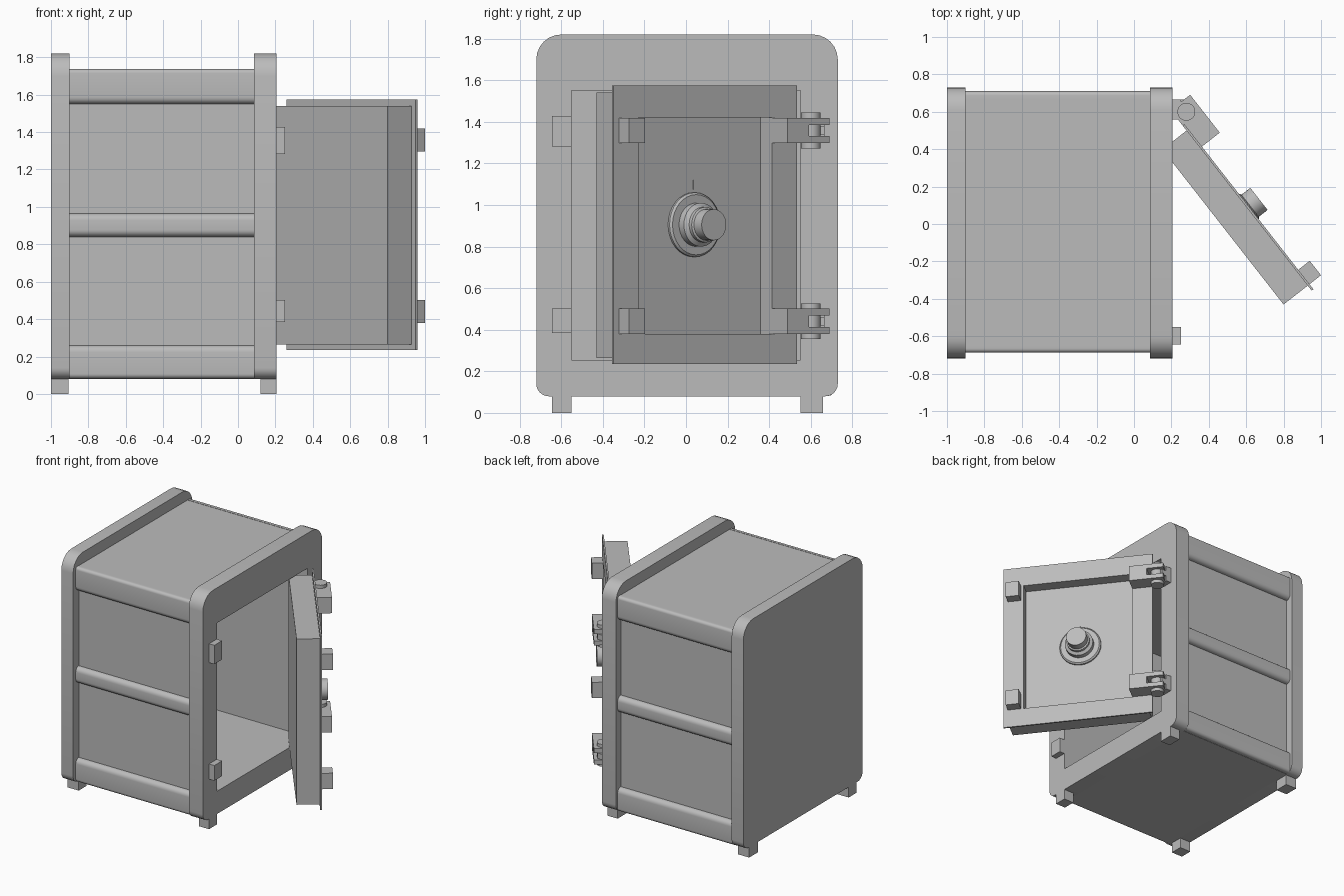
import bpy, bmesh, math

if "Cube" in bpy.data.objects:
    bpy.data.objects.remove(bpy.data.objects["Cube"])

grey = bpy.data.materials.new("steel_grey")
grey.diffuse_color = (0.5, 0.5, 0.5, 1)
grey.use_nodes = True
grey.node_tree.nodes["Principled BSDF"].inputs["Base Color"].default_value = grey.diffuse_color
DOOR_POS, DOOR_ANGLE = (0.605, 0.085, 0), math.atan2(-0.788, 0.616)


def finish(name, bm, door=False, smooth=False):
    bmesh.ops.recalc_face_normals(bm, faces=bm.faces)
    me = bpy.data.meshes.new(name)
    bm.to_mesh(me)
    bm.free()
    me.materials.append(grey)
    ob = bpy.data.objects.new(name, me)
    bpy.context.collection.objects.link(ob)
    if door:  # door parts: local x along the door, local y out of its face
        ob.location = DOOR_POS
        ob.rotation_euler.z = DOOR_ANGLE
    if smooth:
        bpy.ops.object.select_all(action='DESELECT')
        ob.select_set(True)
        bpy.context.view_layer.objects.active = ob
        bpy.ops.object.shade_smooth_by_angle(angle=math.radians(30))
    return ob


def box(name, x, y, z, door=False):
    bm = bmesh.new()
    bmesh.ops.create_cube(bm, size=1)
    for v in bm.verts:
        for i, (a, b) in enumerate((x, y, z)):
            v.co[i] = a if v.co[i] < 0 else b
    return finish(name, bm, door)


def rounded(y, z, radii, steps=7):
    """Rounded rectangle in y-z; radii: low-left, low-right, top-right, top-left."""
    pts = []
    corners = [(y[0], z[0], 1, 1), (y[1], z[0], -1, 1), (y[1], z[1], -1, -1), (y[0], z[1], 1, -1)]
    for k, ((cy, cz, sy, sz), r) in enumerate(zip(corners, radii)):
        n = steps if r else 1
        for i in range(n):
            a = math.pi + k * math.pi / 2 + (i / (n - 1) * math.pi / 2 if r else 0)
            if r:
                pts.append((cy + sy * r + r * math.cos(a), cz + sz * r + r * math.sin(a)))
            else:
                pts.append((cy, cz))
    return pts


def extrude(name, pts, x):
    bm = bmesh.new()
    f = bm.faces.new([bm.verts.new((x[0], *p)) for p in pts])
    new = bmesh.ops.extrude_face_region(bm, geom=[f])["geom"]
    for v in new:
        if isinstance(v, bmesh.types.BMVert):
            v.co.x = x[1]
    return finish(name, bm, smooth=True)


def lathe(name, profile, centre, axis, door=False, sides=32):
    """Turn (radius, height) pairs round the y or z axis."""
    bm = bmesh.new()
    rings = []
    for r, h in profile:
        ring = []
        for i in range(sides):
            a = 2 * math.pi * i / sides
            p, q = r * math.cos(a), r * math.sin(a)
            off = (p, h, q) if axis == 'y' else (p, q, h)
            ring.append(bm.verts.new([c + o for c, o in zip(centre, off)]))
        rings.append(ring)
    for a, b in zip(rings, rings[1:]):
        for i in range(sides):
            j = (i + 1) % sides
            bm.faces.new((a[i], a[j], b[j], b[i]))
    bm.faces.new(rings[0])
    bm.faces.new(rings[-1])
    return finish(name, bm, door, smooth=True)


def cut(ob, cutter):
    m = ob.modifiers.new("cut", 'BOOLEAN')
    m.operation, m.object, m.solver = 'DIFFERENCE', cutter, 'EXACT'
    cutter.hide_render = True
    cutter.hide_viewport = True


# cabinet with its cavity
frame_shape = rounded((-0.72, 0.73), (0.08, 1.82), (0.06, 0.06, 0.12, 0.12))
extrude("back_frame", frame_shape, (-1, -0.9))
front = extrude("front_frame", frame_shape, (0.085, 0.205))
body = box("body", (-0.9, 0.085), (-0.65, 0.67), (0.08, 1.735))
cavity = box("cavity_cutter", (-0.88, 0.5), (-0.55, 0.55), (0.255, 1.55))
cut(front, cavity)
cut(body, cavity)

# rounded bands along both sides
for side, base, out in (("front", -0.65, -0.688), ("rear", 0.67, 0.71)):
    for part, z, low, high in (("top", (1.55, 1.737), 0.037, 0.022),
                               ("middle", (0.84, 0.965), 0.037, 0.037),
                               ("bottom", (0.082, 0.26), 0.025, 0.037)):
        if out < 0:
            shape = rounded((out, base), z, (low, 0, 0, high))
        else:
            shape = rounded((base, out), z, (0, low, high, 0))
        extrude(f"{side}_{part}_band", shape, (-0.9, 0.085))

# feet
for x in ((-1, -0.905), (0.12, 0.205)):
    for y in ((-0.645, -0.55), (0.55, 0.66)):
        box("foot", x, y, (0, 0.08))

# open door: slab and face plate with a sunken panel
slab = box("door_slab", (-0.526, 0.526), (-0.164, 0), (0.265, 1.54), True)
plate = box("door_face_plate", (-0.56, 0.56), (0, 0.012), (0.235, 1.575), True)
recess = box("recess_cutter", (-0.408, 0.408), (-0.08, 0.3), (0.38, 1.42), True)
cut(slab, recess)
cut(plate, recess)

# dial and its index mark
lathe("dial", [(0.155, 0), (0.155, 0.012), (0.145, 0.022), (0.105, 0.022), (0.105, 0.06),
               (0.085, 0.075), (0.085, 0.095), (0.075, 0.1), (0.075, 0.16)],
      (0, -0.08, 0.905), 'y', True)
box("dial_mark", (-0.004, 0.004), (-0.08, -0.075), (1.075, 1.12), True)

# latches and hinges, lower and upper
for z in (0.38, 1.297):
    t = z + 0.122
    box("door_latch", (0.428, 0.526), (0, 0.09), (z, t), True)
    box("latch_lug", (0.205, 0.25), (-0.645, -0.55), (z + 0.005 - 0.02 * (z > 1), t + 0.008 * (z > 1)))
    box("hinge_arm", (-0.54, -0.408), (0, 0.133), (z, t), True)
    for p in (z, t - 0.034):
        box("hinge_prong", (-0.665, -0.54), (0, 0.133), (p, p + 0.034), True)
    lathe("hinge_pin", [(0.048, z - 0.025), (0.048, t + 0.025)], (-0.606, 0.061, 0), 'z', True, 24)
    box("hinge_lug", (0.205, 0.25), (0.56, 0.665), (z, t))
    box("hinge_knuckle", (0.25, 0.29), (0.56, 0.665), (z + 0.04, t - 0.04))
